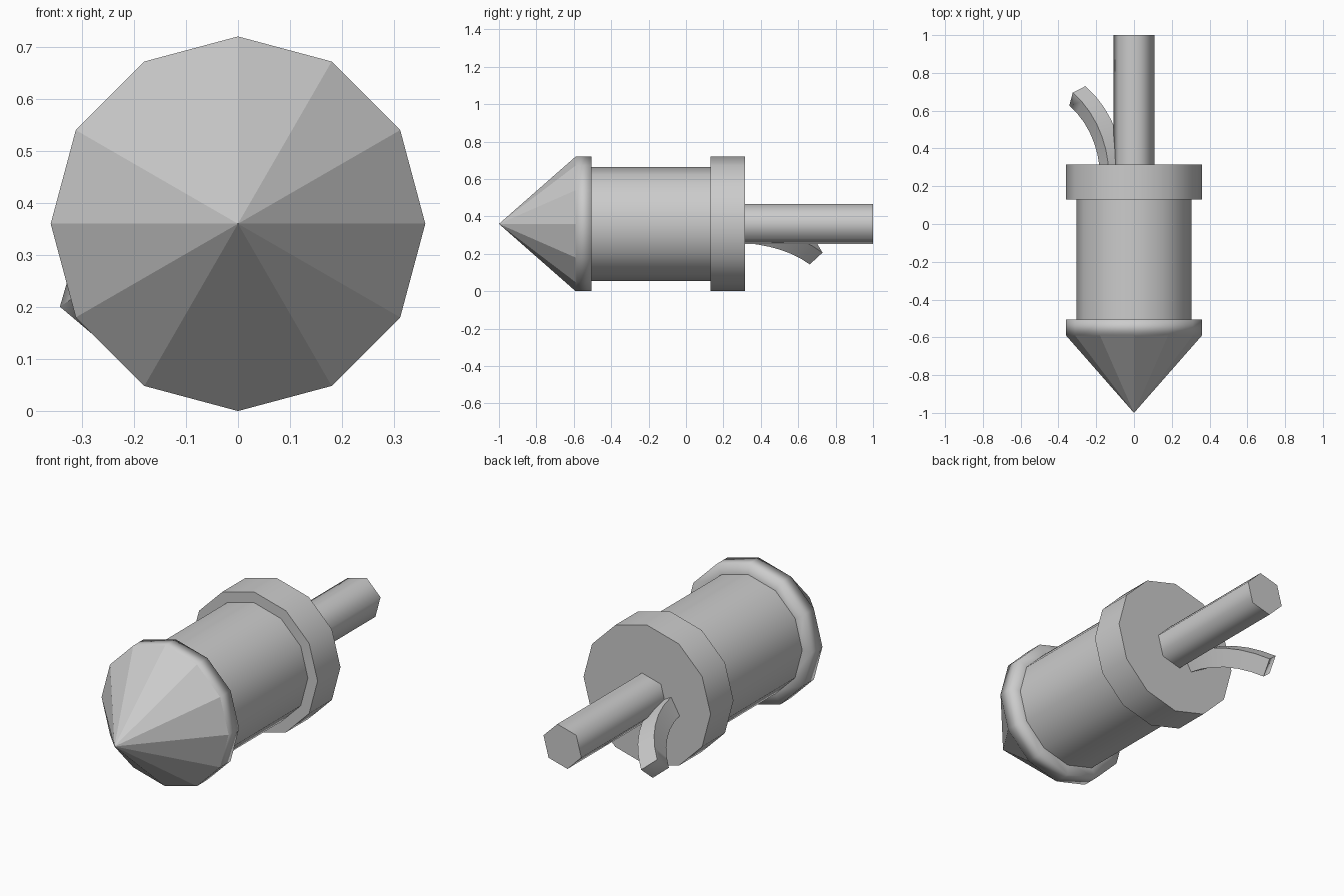
import bpy, bmesh
from math import cos, sin, radians, pi
from mathutils import Vector, Matrix

if "Cube" in bpy.data.objects:
    bpy.data.objects.remove(bpy.data.objects["Cube"])

CZ = 0.36  # height of the long axis


def ring(r, y, sides, turn=0, x=0, z=CZ):
    """Regular polygon facing along y."""
    return [Vector((x + r * cos(turn + 2 * pi * i / sides), y,
                    z + r * sin(turn + 2 * pi * i / sides))) for i in range(sides)]


def loft(name, rings, tip=None, smooth=None):
    """Skin a list of rings, cap the ends (or run to a tip at the start)."""
    bm = bmesh.new()
    loops = [[bm.verts.new(p) for p in r] for r in rings]
    n = len(loops[0])
    for a, b in zip(loops, loops[1:]):
        for i in range(n):
            j = (i + 1) % n
            bm.faces.new((a[i], a[j], b[j], b[i]))
    if tip:
        t = bm.verts.new(tip)
        for i in range(n):
            bm.faces.new((t, loops[0][(i + 1) % n], loops[0][i]))
    else:
        bm.faces.new(loops[0])
    bm.faces.new(loops[-1])
    bmesh.ops.recalc_face_normals(bm, faces=bm.faces)
    me = bpy.data.meshes.new(name)
    bm.to_mesh(me)
    bm.free()
    ob = bpy.data.objects.new(name, me)
    bpy.context.collection.objects.link(ob)
    if smooth:
        bpy.ops.object.select_all(action='DESELECT')
        ob.select_set(True)
        bpy.context.view_layer.objects.active = ob
        bpy.ops.object.shade_smooth_by_angle(angle=radians(smooth))
    return ob


# Faceted nose and its softly shaded rim
loft("nose_cone", [ring(0.36, -0.59, 12)], tip=(0, -1, CZ))
loft("nose_rim", [ring(0.36, -0.59, 12), ring(0.36, -0.505, 12),
                  ring(0.29, -0.505, 12)], smooth=100)

# Tube and rear collar
loft("body_tube", [ring(0.305, -0.52, 12), ring(0.305, 0.15, 12)], smooth=35)
loft("rear_collar", [ring(0.36, 0.13, 12), ring(0.36, 0.315, 12)], smooth=35)

# Six-sided guide stick
loft("stick", [ring(0.111, 0.30, 6, radians(15)),
               ring(0.111, 1.0, 6, radians(15))], smooth=65)

# Square fuse bending outwards along an arc
start = Vector((-0.115, 0.245, 0.325))
side = Vector((-0.835, 0, -0.55)).normalized()
radius, bend, steps = 0.536, radians(54), 7
pivot = start + side * radius
axis = Vector((0, 1, 0)).cross(side)
section = ring(0.067, start.y, 4, radians(15), start.x, start.z)
fuse = []
for k in range(steps + 1):
    rot = Matrix.Rotation(bend * k / steps, 3, axis)
    fuse.append([pivot + rot @ (p - pivot) for p in section])
loft("fuse", fuse, smooth=89)
